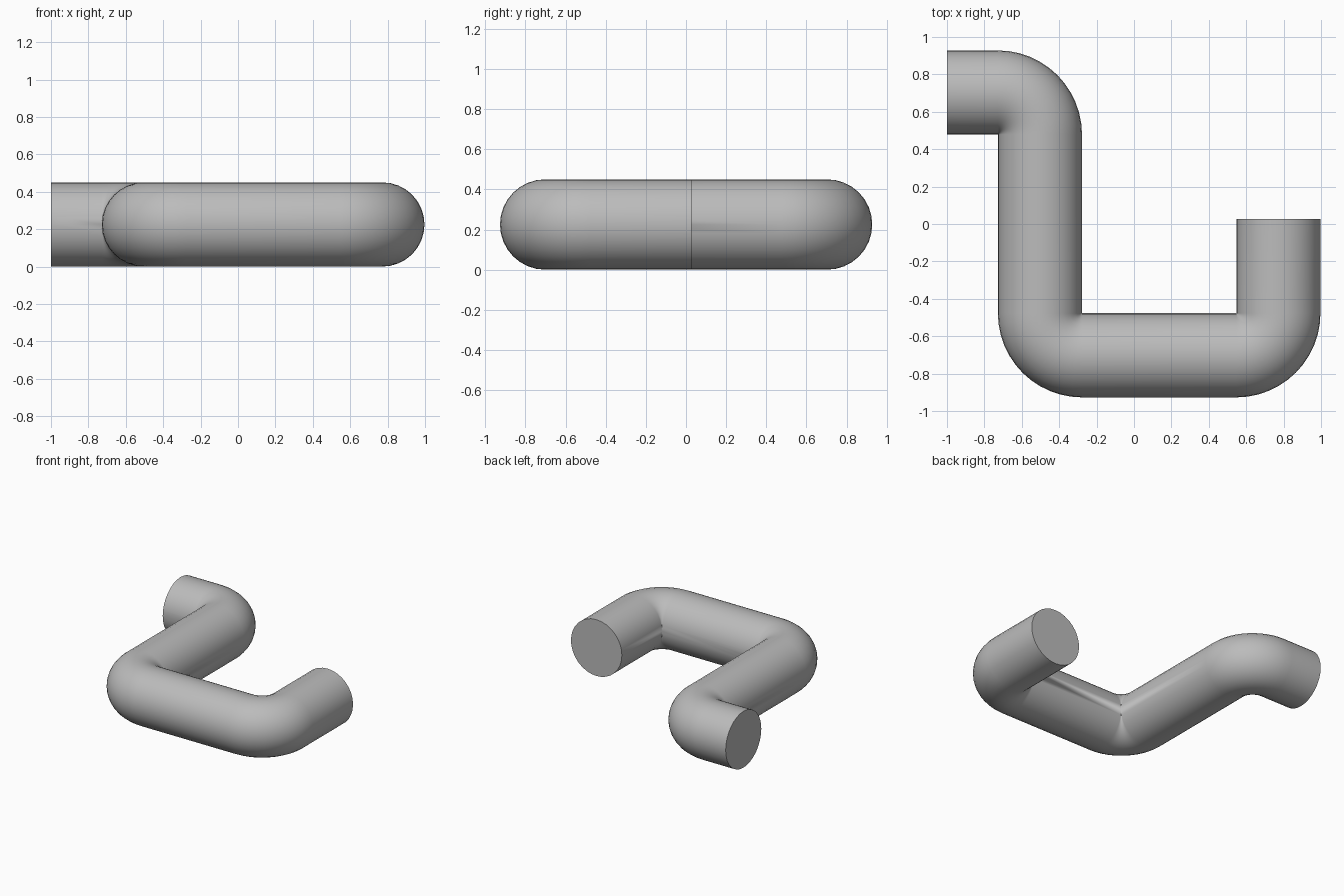
import bpy
import bmesh
import math
from mathutils import Matrix, Vector

cube = bpy.data.objects.get("Cube")
if cube:
    bpy.data.objects.remove(cube, do_unlink=True)

RADIUS = 0.225      # pipe radius, equal to the bend radius
SIDES = 32
BEND_STEPS = 12

grey = bpy.data.materials.new("pipe grey")
grey.use_nodes = True
colour = (0.5, 0.5, 0.5, 1)
grey.diffuse_color = colour
grey.node_tree.nodes["Principled BSDF"].inputs["Base Color"].default_value = colour


def straight(stations, length):
    """Continue the pipe along its heading."""
    pos, angle = stations[-1]
    step = Vector((math.cos(angle), math.sin(angle), 0)) * length
    stations.append((pos + step, angle))


def bend(stations, turn):
    """Quarter elbow; turn is 1 for left, -1 for right."""
    pos, angle = stations[-1]
    side = Vector((-math.sin(angle), math.cos(angle), 0)) * turn * RADIUS
    centre = pos + side
    for i in range(1, BEND_STEPS + 1):
        a = turn * math.pi / 2 * i / BEND_STEPS
        stations.append((centre + Matrix.Rotation(a, 3, 'Z') @ -side, angle + a))


# Centre line of the pipe
path = [(Vector((-1, 0.703, RADIUS)), 0.0)]
straight(path, 0.272)
bend(path, -1)
straight(path, 0.955)
bend(path, 1)
straight(path, 0.825)
bend(path, 1)
straight(path, 0.505)

# Sweep a round section along the centre line
bm = bmesh.new()
rings = []
for pos, angle in path:
    across = Vector((-math.sin(angle), math.cos(angle), 0))
    ring = []
    for k in range(SIDES):
        t = 2 * math.pi * k / SIDES
        offset = across * math.cos(t) + Vector((0, 0, math.sin(t)))
        ring.append(bm.verts.new(pos + offset * RADIUS))
    rings.append(ring)
for a, b in zip(rings, rings[1:]):
    for k in range(SIDES):
        n = (k + 1) % SIDES
        bm.faces.new((a[k], a[n], b[n], b[k]))

# Flat end caps
bm.faces.new(rings[0])
bm.faces.new(rings[-1])

# Close the pinched inner corners of the elbows
bmesh.ops.remove_doubles(bm, verts=bm.verts, dist=0.0005)
bmesh.ops.recalc_face_normals(bm, faces=bm.faces)

mesh = bpy.data.meshes.new("bent_pipe")
bm.to_mesh(mesh)
bm.free()
mesh.materials.append(grey)
pipe = bpy.data.objects.new("bent_pipe", mesh)
bpy.context.collection.objects.link(pipe)

bpy.ops.object.select_all(action='DESELECT')
pipe.select_set(True)
bpy.context.view_layer.objects.active = pipe
bpy.ops.object.shade_smooth_by_angle(angle=math.radians(35))
